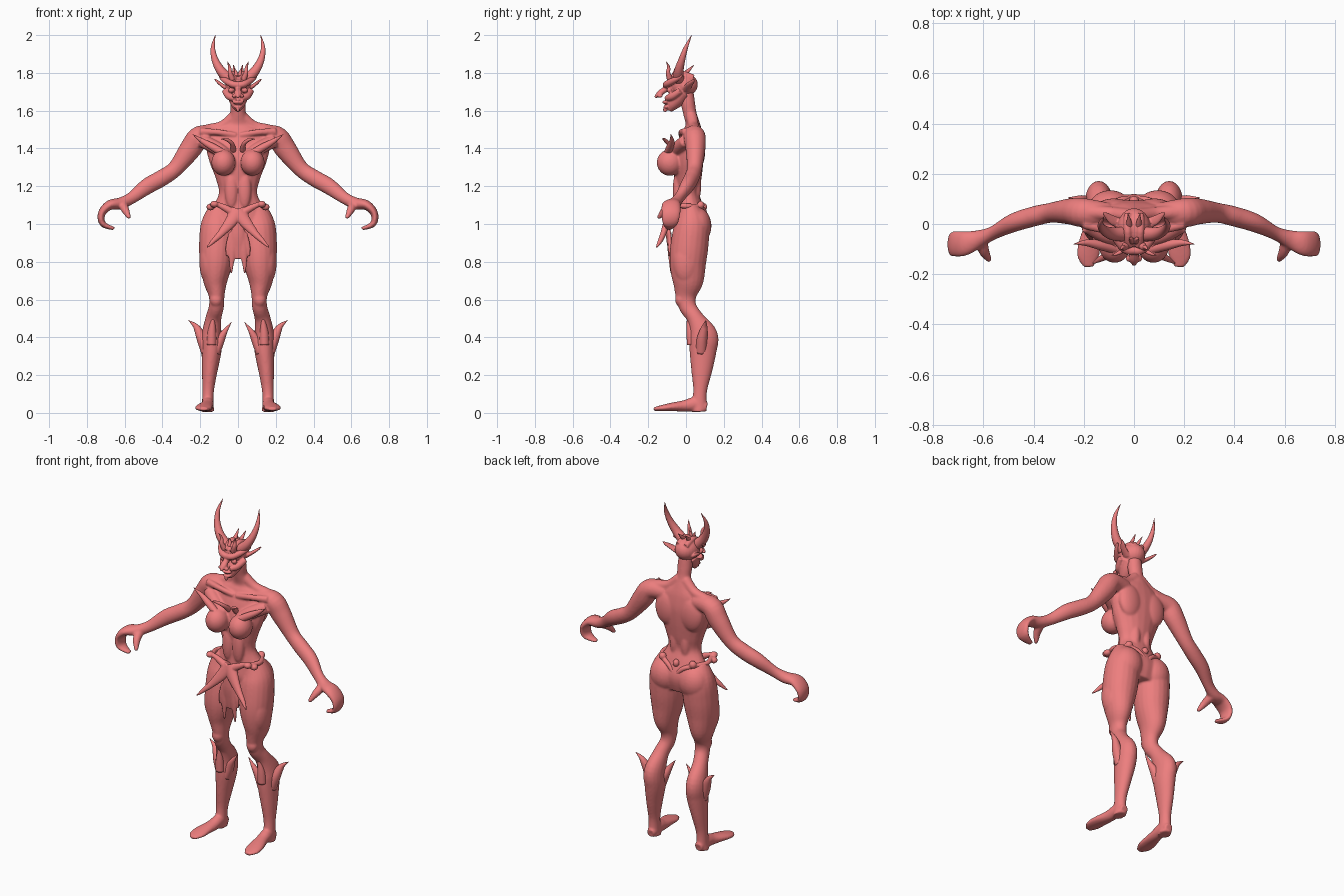
import bpy, bmesh
from mathutils import Vector, Matrix


def spline(pts, steps):
    """Catmull-Rom through points of (x, y, z, radius a, radius b)."""
    p = [pts[0]] + list(pts) + [pts[-1]]
    out = []
    for i in range(1, len(p) - 2):
        for s in range(steps):
            t = s / steps
            out.append([0.5 * (2 * b + (c - a) * t + (2 * a - 5 * b + 4 * c - d) * t * t
                               + (3 * b - a - 3 * c + d) * t ** 3)
                        for a, b, c, d in zip(*p[i - 1:i + 3])])
    out.append(list(pts[-1]))
    return out


def sides(points):
    return (1, -1) if any(abs(p[0]) > 1e-4 for p in points) else (1,)


def tube(bm, pts, ref=(1, 0, 0), n=20, steps=5):
    """Elliptical loft; radius a lies along ref. Mirrored when off centre."""
    pts = [p if len(p) == 5 else (*p, p[3]) for p in pts]
    path = spline(pts, steps)
    circle = [Matrix.Rotation(6.2831853 * k / n, 2) @ Vector((1, 0)) for k in range(n)]
    for s in sides(pts):
        rings = []
        for i, q in enumerate(path):
            t = Vector(path[min(i + 1, len(path) - 1)][:3]) - Vector(path[max(i - 1, 0)][:3])
            t.normalize()
            u = Vector(ref)
            u = (u - t * u.dot(t)).normalized()
            v = t.cross(u)
            ring = []
            for c in circle:
                co = Vector(q[:3]) + u * c.x * max(q[3], .001) + v * c.y * max(q[4], .001)
                ring.append(bm.verts.new((co.x * s, co.y, co.z)))
            rings.append(ring)
        for a, b in zip(rings, rings[1:]):
            for k in range(n):
                bm.faces.new((a[k], a[(k + 1) % n], b[(k + 1) % n], b[k]))
        bm.faces.new(rings[0])
        bm.faces.new(rings[-1])


def ball(bm, c, r):
    for s in sides([c]):
        m = Matrix.Translation((c[0] * s, c[1], c[2])) @ Matrix.Diagonal((*r, 1))
        bmesh.ops.create_uvsphere(bm, u_segments=24, v_segments=16, radius=1, matrix=m)


def part(name, tubes=(), balls=(), voxel=0, smooth=6):
    """Tubes are (points, ref) pairs; voxel > 0 fuses everything into one skin."""
    bm = bmesh.new()
    for pts, ref in tubes:
        tube(bm, pts, ref)
    for c, r in balls:
        ball(bm, c, r)
    bmesh.ops.recalc_face_normals(bm, faces=bm.faces[:])
    for f in bm.faces:
        f.smooth = True
    me = bpy.data.meshes.new(name)
    bm.to_mesh(me)
    bm.free()
    ob = bpy.data.objects.new(name, me)
    bpy.context.collection.objects.link(ob)
    if voxel:
        r = ob.modifiers.new("fuse", 'REMESH')
        r.mode, r.voxel_size, r.use_smooth_shade = 'VOXEL', voxel, True
        m = ob.modifiers.new("soften", 'SMOOTH')
        m.factor, m.iterations = 0.5, smooth
    mat = bpy.data.materials.get("red_skin") or bpy.data.materials.new("red_skin")
    mat.diffuse_color = (0.85, 0.21, 0.21, 1)
    me.materials.append(mat)


X, Y, Z = (1, 0, 0), (0, 1, 0), (0, 0, 1)

# Body: torso, legs, feet, arms and clawed hands
torso = [(0, .03, .92, .12, .07), (0, .03, 1.0, .165, .09), (0, .02, 1.08, .14, .075),
         (0, .01, 1.16, .102, .06), (0, .01, 1.24, .118, .072), (0, .012, 1.33, .152, .08),
         (0, .025, 1.42, .17, .072), (0, .035, 1.49, .14, .052), (0, .035, 1.53, .075, .038),
         (0, .022, 1.58, .043, .035), (0, .01, 1.64, .042, .038), (0, 0, 1.7, .04, .04)]
leg = [(.09, .02, 1.09, .06, .05), (.105, .03, 1.0, .09, .09), (.11, .02, .9, .096, .1),
       (.115, .01, .8, .088, .097), (.12, .01, .7, .065, .083), (.113, .0, .62, .042, .056),
       (.115, .01, .56, .04, .046), (.13, .05, .5, .042, .045), (.14, .092, .41, .053, .076),
       (.14, .09, .33, .053, .072), (.15, .083, .22, .041, .055), (.158, .075, .12, .031, .037),
       (.16, .07, .05, .031, .04), (.16, .07, .006, .035, .04)]
foot = [(.158, .11, .03, .025, .024), (.16, .05, .045, .032, .038), (.165, -.01, .037, .035, .03),
        (.178, -.08, .031, .044, .022), (.183, -.13, .025, .044, .016), (.18, -.172, .02, .02, .009)]
arm = [(.1, .04, 1.47, .045, .045), (.2, .045, 1.465, .058, .056), (.25, .05, 1.4, .053, .058),
       (.33, .045, 1.295, .04, .043), (.4, .03, 1.245, .04, .044), (.48, .005, 1.2, .037, .043),
       (.56, -.035, 1.14, .027, .032), (.62, -.06, 1.11, .036, .031), (.68, -.078, 1.1, .05, .026),
       (.722, -.08, 1.055, .05, .02), (.715, -.085, 1.0, .04, .016), (.655, -.09, .975, .014, .009)]
thumb = [(.61, -.065, 1.105, .026), (.597, -.11, 1.075, .021), (.582, -.135, 1.045, .014),
         (.575, -.148, 1.03, .008)]
trapezius = [(.02, .03, 1.57, .03), (.08, .04, 1.52, .028), (.15, .045, 1.5, .03), (.2, .045, 1.49, .03)]
collarbone = [(.01, -.025, 1.47, .014), (.1, -.025, 1.485, .016), (.2, .0, 1.49, .02)]
pectoral = [(.05, -.06, 1.36, .03), (.11, -.045, 1.4, .035), (.19, .0, 1.44, .035)]
part("body",
     [(torso, X), (leg, X), (foot, X), (arm, Y), (thumb, X), (trapezius, Y), (collarbone, Y),
      (pectoral, Y)],
     [((.077, -.085, 1.325), (.064, .07, .07)),      # breasts
      ((.095, .055, .99), (.09, .08, .1)),           # buttocks
      ((.08, .062, 1.39), (.075, .04, .1)),          # shoulder blades
      ((.035, .05, 1.2), (.03, .03, .1)),            # lower back
      ((.115, -.026, .6), (.034, .032, .04)),        # knees
      ((.155, .0, .8), (.05, .07, .12)),             # outer thighs
      ((.035, -.045, 1.18), (.035, .025, .1))],      # stomach
     voxel=.006)

# Head with brow ridges, beaked nose, cheeks, mouth and ears
jaw = [(0, -.02, 1.7, .06, .05), (0, -.05, 1.66, .05, .045), (0, -.075, 1.625, .034, .03),
       (0, -.088, 1.6, .014, .014)]
nose = [(0, -.06, 1.735, .022), (0, -.11, 1.712, .016), (0, -.14, 1.69, .02, .016),
        (0, -.165, 1.67, .006)]
brow = [(.0, -.105, 1.735, .018), (.035, -.1, 1.742, .018), (.075, -.055, 1.765, .015),
        (.1, -.02, 1.785, .005)]
cheek = [(.018, -.105, 1.665, .014), (.045, -.075, 1.675, .02), (.07, -.03, 1.705, .016)]
ear = [(.05, .0, 1.71, .022, .012), (.085, .015, 1.735, .02, .01), (.11, .035, 1.755, .012, .007),
       (.125, .045, 1.77, .003)]
crest = [(.02, -.09, 1.76, .016), (.025, -.03, 1.795, .016), (.025, .04, 1.775, .016)]
part("head",
     [(jaw, X), (nose, X), (brow, Z), (cheek, Z), (ear, Y), (crest, X)],
     [((0, -.015, 1.738), (.066, .078, .064)),       # skull
      ((.036, -.088, 1.708), (.016, .014, .014)),    # eyes
      ((.02, -.137, 1.678), (.013, .014, .01)),      # nostrils
      ((0, -.105, 1.645), (.03, .02, .011)),         # upper lip
      ((0, -.1, 1.62), (.024, .02, .011)),           # lower lip
      ((0, -.11, 1.605), (.009, .012, .014))],       # chin tip
     voxel=.004, smooth=4)

# Long horns and the small crown spikes around them
part("horns", [([(.045, -.04, 1.765, .03), (.09, -.038, 1.81, .025), (.122, -.022, 1.87, .018),
                 (.133, .0, 1.935, .011), (.12, .03, 2.0, .001)], Y)])
part("crown_spikes", [
    ([(.03, -.085, 1.765, .016), (.042, -.095, 1.8, .012), (.045, -.092, 1.83, .008),
      (.056, -.105, 1.86, .001)], X),
    ([(.02, -.02, 1.78, .016), (.02, .01, 1.81, .01), (.024, .042, 1.842, .001)], X),
    ([(.008, -.07, 1.78, .012), (.012, -.06, 1.805, .008), (.02, -.06, 1.825, .001)], X)])

# Chest spikes: long ones to the shoulders, short curls at the breastbone
part("chest_spikes", [
    ([(.07, -.1, 1.37, .02), (.13, -.085, 1.405, .02), (.19, -.075, 1.44, .013),
      (.24, -.08, 1.475, .001)], Y),
    ([(.025, -.05, 1.39, .016), (.032, -.09, 1.425, .011), (.06, -.115, 1.447, .008),
      (.09, -.125, 1.45, .001)], Z)])

# Boot spikes flaring from the calves
part("boot_spikes", [
    ([(.165, .08, .32, .03), (.19, .085, .39, .028), (.212, .095, .44, .02), (.23, .1, .465, .012),
      (.262, .105, .49, .001)], Y),
    ([(.125, .06, .32, .03), (.098, .06, .38, .026), (.07, .05, .43, .014), (.035, .05, .48, .001)], Y),
    ([(.14, .03, .36, .025), (.138, .025, .43, .022), (.132, .012, .5, .008)], X)])

# Four-armed waist plate with its strap and knobs
part("waist_plate", [
    ([(0, -.075, 1.07, .04, .03), (.04, -.1, 1.01, .032, .02), (.09, -.12, .95, .02, .016),
      (.13, -.137, .91, .013), (.165, -.158, .875, .004)], X),
    ([(0, -.075, 1.04, .03, .02), (.05, -.08, 1.075, .02), (.1, -.08, 1.1, .014),
      (.125, -.085, 1.105, .014)], Y),
    ([(.12, -.07, 1.1, .012), (.145, .0, 1.095, .014), (.11, .065, 1.09, .014),
      (.05, .095, 1.07, .014), (0, .1, 1.02, .014)], Z)],
    [((.125, -.085, 1.105), (.022, .022, .018)), ((.145, -.055, 1.09), (.022, .022, .018)),
     ((.1, .078, 1.1), (.022, .02, .022)), ((0, .092, 1.09), (.02, .02, .022))],
    voxel=.004, smooth=5)

# Ragged loincloth hanging between the thighs
part("loincloth", [
    ([(0, -.085, 1.05, .03, .02), (0, -.095, .95, .035, .012), (0, -.085, .87, .04, .012),
      (0, -.08, .815, .02, .008)], X),
    ([(.02, -.09, .96, .02, .012), (.03, -.085, .86, .022, .012), (.034, -.08, .79, .012, .009),
      (.036, -.078, .74, .005)], X),
    ([(.03, -.088, .95, .02, .01), (.05, -.085, .88, .016, .01), (.06, -.085, .83, .004)], X)],
    voxel=.004, smooth=4)
